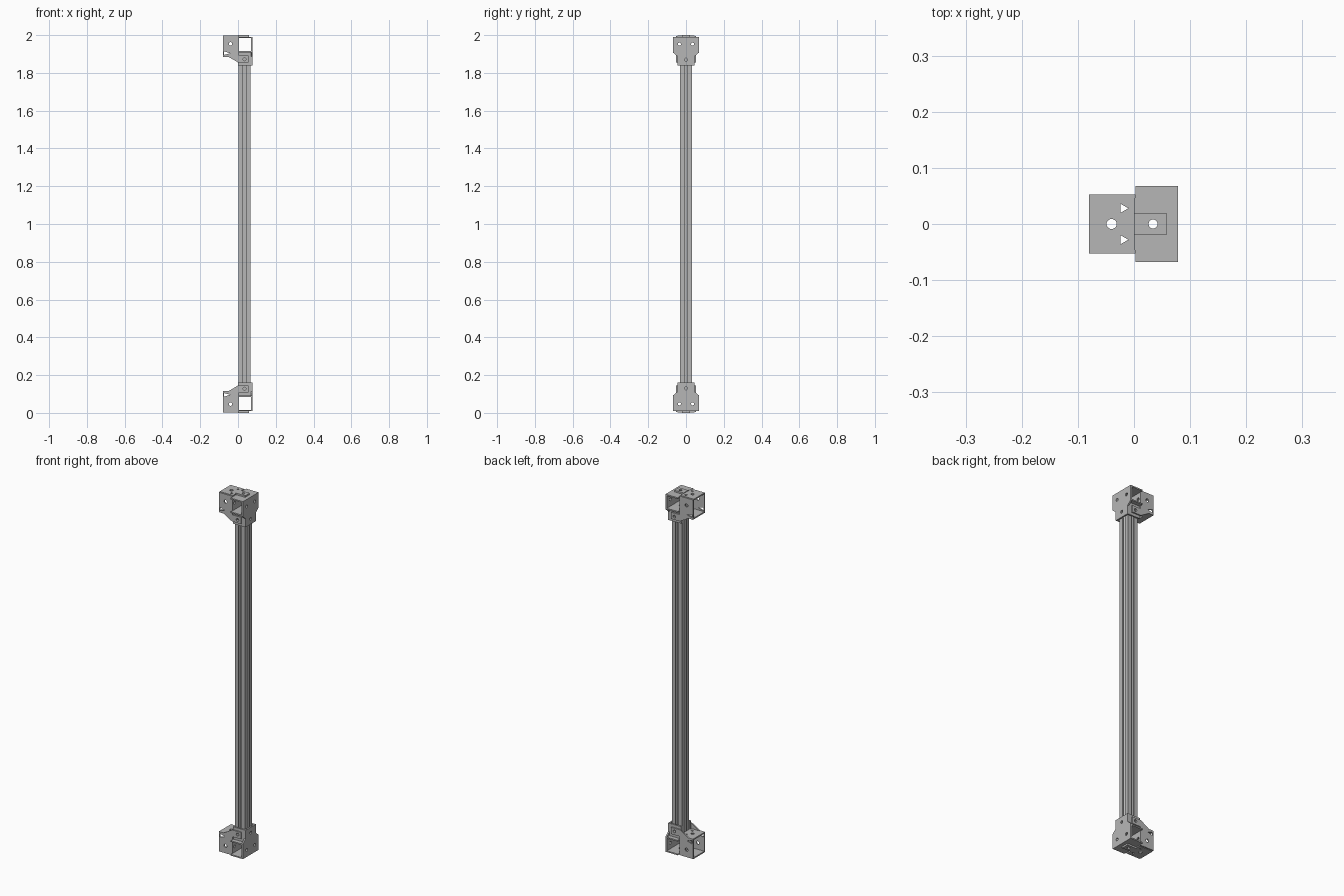
import bpy, bmesh, math

if "Cube" in bpy.data.objects:
    bpy.data.objects.remove(bpy.data.objects["Cube"])

metal = bpy.data.materials.new("grey_metal")
metal.use_nodes = True
metal.diffuse_color = (0.47, 0.47, 0.47, 1)
metal.node_tree.nodes["Principled BSDF"].inputs["Base Color"].default_value = (0.47, 0.47, 0.47, 1)

# Local outline axes (u, v, depth) mapped to world axes for each plate direction
MAPS = {"x": lambda u, v, d: (d, u, v),
        "y": lambda u, v, d: (u, d, v),
        "z": lambda u, v, d: (u, v, d)}


def circle(u, v, r, n=20):
    return [(u + r * math.cos(2 * math.pi * i / n), v + r * math.sin(2 * math.pi * i / n)) for i in range(n)]


def rect(u0, u1, v0, v1):
    return [(u0, v0), (u1, v0), (u1, v1), (u0, v1)]


def plate(name, axis, lo, hi, outline, holes=(), flip=False):
    """Extruded flat outline with holes, standing across the given axis."""
    curve = bpy.data.curves.new(name, "CURVE")
    curve.dimensions = "2D"
    curve.fill_mode = "BOTH"
    curve.extrude = (hi - lo) / 2
    for loop in [outline, *holes]:
        spline = curve.splines.new("POLY")
        spline.points.add(len(loop) - 1)
        for point, (u, v) in zip(spline.points, loop):
            point.co = (u, v, 0, 1)
        spline.use_cyclic_u = True
    temp = bpy.data.objects.new(name, curve)
    mesh = bpy.data.meshes.new_from_object(temp)
    bpy.data.objects.remove(temp)
    bpy.data.curves.remove(curve)
    bm = bmesh.new()
    bm.from_mesh(mesh)
    for vert in bm.verts:
        u, v, d = vert.co
        vert.co = MAPS[axis](u, v, d + (lo + hi) / 2)
        if flip:
            vert.co.z = 2 - vert.co.z
    bmesh.ops.remove_doubles(bm, verts=bm.verts, dist=0.00005)
    bmesh.ops.recalc_face_normals(bm, faces=bm.faces)
    for face in bm.faces:
        face.smooth = False
    bm.to_mesh(mesh)
    bm.free()
    mesh.materials.clear()
    mesh.materials.append(metal)
    obj = bpy.data.objects.new(name, mesh)
    bpy.context.collection.objects.link(obj)
    return obj


# Slotted post: one quarter of the section, repeated by rotation
CX = 0.034
quarter = [(0.031, -0.031), (0.031, -0.008), (0.027, -0.008), (0.027, -0.018), (0.022, -0.018),
           (0.014, -0.009), (0.014, 0.009), (0.022, 0.018), (0.027, 0.018), (0.027, 0.008), (0.031, 0.008)]
section = []
for k in range(4):
    c, s = round(math.cos(k * math.pi / 2)), round(math.sin(k * math.pi / 2))
    section += [(CX + c * a - s * b, s * a + c * b) for a, b in quarter]
plate("slotted_post", "z", 0.1, 1.9, section, [circle(CX, 0, 0.008)])

# Corner brackets, the lower one mirrored from the upper one
for end, flip in (("upper", False), ("lower", True)):
    def part(name, *args):
        plate(f"{end}_{name}", *args, flip=flip)

    bolt = circle(CX, 0, 0.008)
    pair = [circle(s * 0.035, 1.952, 0.008) for s in (-1, 1)]
    darts = [[(-0.024, s * 0.028 - 0.008), (-0.01, s * 0.028), (-0.024, s * 0.028 + 0.008)] for s in (-1, 1)]

    # Cross sleeve, open at front and back
    half = [(0.068, 1.99), (0.068, 1.907), (0.045, 1.887), (0.045, 1.84)]
    part("outer_plate", "x", 0.07, 0.078, half + [(-y, z) for y, z in reversed(half)],
         pair + [circle(0, 1.87, 0.008)])
    part("sleeve_top", "z", 1.984, 1.991, rect(0.003, 0.078, -0.068, 0.068), [bolt])
    part("sleeve_floor", "z", 1.908, 1.915, rect(0.003, 0.078, -0.068, 0.068), [bolt])
    part("sleeve_inner_wall", "x", -0.002, 0.004, rect(-0.053, 0.053, 1.885, 1.991), pair)
    part("post_cap", "z", 1.893, 1.901, rect(0, 0.078, -0.045, 0.045), [bolt])

    # Side sleeve, open at its outer end
    part("side_top", "z", 1.99, 1.997, rect(-0.08, 0.002, -0.046, 0.046), [circle(-0.04, 0, 0.009)] + darts)
    part("side_floor", "z", 1.885, 1.892, rect(-0.08, 0.002, -0.053, 0.053), [circle(-0.04, 0, 0.009)] + darts)
    part("top_tongue", "z", 1.99, 2.0, rect(0, 0.058, -0.02, 0.02), [bolt])

    # Side walls with gussets, and the tabs gripping the post
    wall = [(-0.08, 1.995), (-0.08, 1.885), (-0.05, 1.885), (0, 1.855), (0.055, 1.855),
            (0.055, 1.892), (0.003, 1.892), (0.003, 1.995)]
    dart = [(-0.074, 1.914), (-0.074, 1.895), (-0.042, 1.904)]
    for side, s in (("front", -1), ("back", 1)):
        part(f"{side}_wall", "y", *sorted((s * 0.046, s * 0.053)), wall,
             [circle(-0.04, 1.954, 0.009), dart, circle(CX, 1.872, 0.008)])
        part(f"{side}_post_tab", "y", *sorted((s * 0.037, s * 0.045)), rect(0, 0.077, 1.84, 1.91),
             [circle(CX, 1.872, 0.008)])
